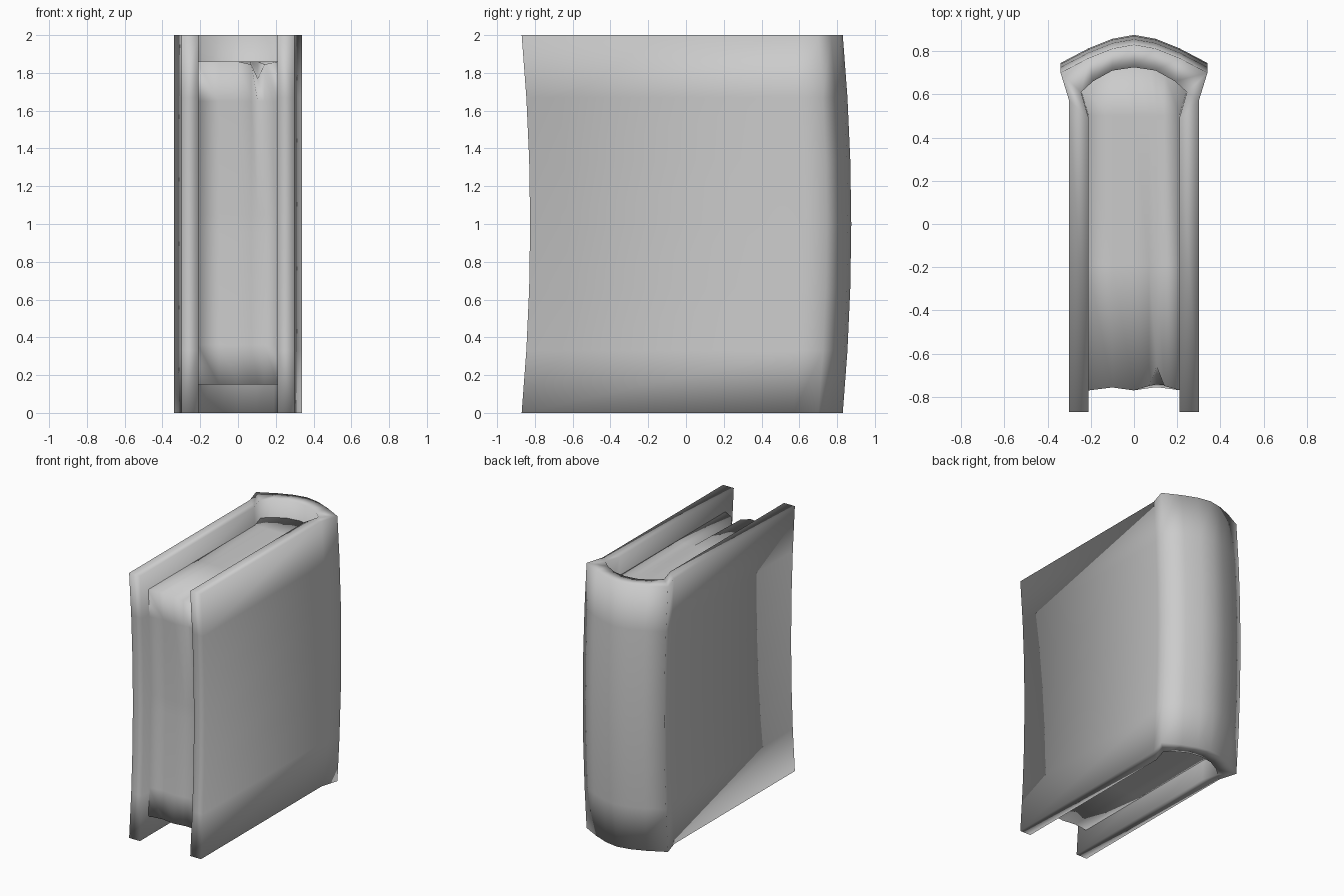
import bpy, bmesh

if "Cube" in bpy.data.objects:
    bpy.data.objects.remove(bpy.data.objects["Cube"])


def bow(z):
    # the whole book leans towards the spine at mid height
    return 0.045 * (1 - (z - 1) ** 2)


def skin(name, loops):
    """Bridge a row of closed loops and close both ends with quads."""
    bm = bmesh.new()
    rings = [[bm.verts.new((x, y + bow(z), z)) for x, y, z in loop] for loop in loops]
    n = len(rings[0])
    for a, b in zip(rings, rings[1:]):
        for i in range(n):
            j = (i + 1) % n
            bm.faces.new((a[i], a[j], b[j], b[i]))
    for r in (rings[0], rings[-1]):
        for i in range(n // 2 - 1):
            bm.faces.new((r[i], r[i + 1], r[n - 2 - i], r[n - 1 - i]))
    bmesh.ops.recalc_face_normals(bm, faces=bm.faces)
    for f in bm.faces:
        f.smooth = True
    mesh = bpy.data.meshes.new(name)
    bm.to_mesh(mesh)
    bm.free()
    obj = bpy.data.objects.new(name, mesh)
    bpy.context.collection.objects.link(obj)
    return obj


# Cover: boards and rounded spine, half outline (outer, inner) mirrored in x
outer = [(0.30, -0.87), (0.30, 0.57), (0.34, 0.70), (0.21, 0.768), (0.10, 0.812), (0, 0.83)]
inner = [(0.21, -0.87), (0.21, 0.49), (0.245, 0.61), (0.19, 0.66), (0.10, 0.71), (0, 0.725)]
half = list(zip(outer, inner))
full = half + [((-a, b), (-c, d)) for (a, b), (c, d) in half[-2::-1]]
heights = [0, 0.33, 0.66, 1, 1.34, 1.67, 2]
skin("cover", [[(*o, z) for z in heights] + [(*i, z) for z in reversed(heights)]
               for o, i in full])

# Page block: one yz loop per column, with a dented crease at the top front corner
# column: x, x at spine, front y, spine y, dent depth, dent drop
columns = [(-0.213, -0.25, -0.782, 0.62, 0, 0),
           (-0.10, -0.10, -0.768, 0.715, 0, 0),
           (0, 0, -0.782, 0.73, 0, 0),
           (0.07, 0.07, -0.772, 0.722, 0.01, 0.015),
           (0.105, 0.10, -0.768, 0.715, 0.09, 0.09),
           (0.14, 0.14, -0.772, 0.69, 0.01, 0.015),
           (0.213, 0.25, -0.782, 0.62, 0, 0)]
loops = []
for x, xs, front, back, depth, drop in columns:
    top, bottom = 1.86, 0.15
    loop = [(xs, back, top), (x, 0.49, top), (x, -0.2, top),
            (x, front + depth, top - drop)]
    loop += [(x, front, z) for z in (1.65, 1.05, 0.95, 0.36, bottom)]
    loop += [(x, -0.2, bottom), (x, 0.49, bottom), (xs, back, bottom)]
    loops.append(loop)
skin("pages", loops)
